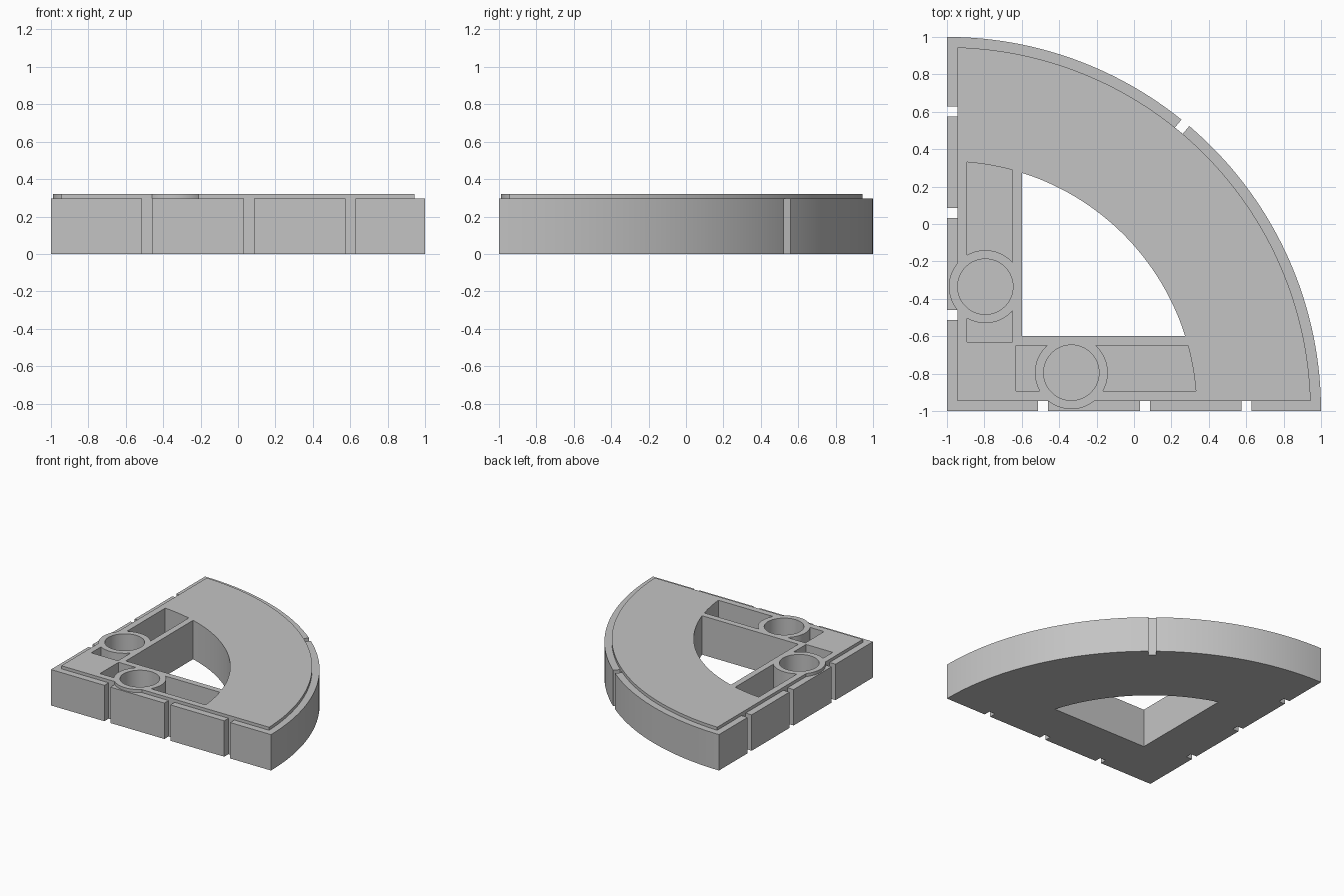
import bpy, bmesh, math
from math import cos, sin, radians

cube = bpy.data.objects.get("Cube")
if cube:
    bpy.data.objects.remove(cube, do_unlink=True)

TOP, STEP, FLOOR = 0.32, 0.295, 0.05
LIP = 0.055           # rim ledge and slot depth
INNER_R = 1.335       # curved edge of the opening and pockets
RING = (-0.335, -0.795)

grey = bpy.data.materials.new("light grey plastic")
grey.use_nodes = True
grey.diffuse_color = (0.55, 0.55, 0.55, 1)
grey.node_tree.nodes["Principled BSDF"].inputs["Base Color"].default_value = grey.diffuse_color


def prism(name, outline, z0, z1):
    """Extrude a flat outline between two heights."""
    bm = bmesh.new()
    face = bm.faces.new([bm.verts.new((x, y, z0)) for x, y in outline])
    ext = bmesh.ops.extrude_face_region(bm, geom=[face])
    verts = [v for v in ext["geom"] if isinstance(v, bmesh.types.BMVert)]
    bmesh.ops.translate(bm, verts=verts, vec=(0, 0, z1 - z0))
    bmesh.ops.recalc_face_normals(bm, faces=bm.faces)
    mesh = bpy.data.meshes.new(name)
    bm.to_mesh(mesh)
    bm.free()
    mesh.materials.append(grey)
    obj = bpy.data.objects.new(name, mesh)
    bpy.context.collection.objects.link(obj)
    return obj


def sector(x0, y0, r, y1=None, steps=64):
    """Corner at x0, y0 closed by an arc around the model's square corner."""
    a0 = math.asin((y0 + 1) / r)
    a1 = math.acos((x0 + 1) / r) if y1 is None else math.asin((y1 + 1) / r)
    arc = [(r * cos(a0 + (a1 - a0) * i / steps) - 1,
            r * sin(a0 + (a1 - a0) * i / steps) - 1) for i in range(steps + 1)]
    return [(x0, y0)] + arc + ([] if y1 is None else [(x0, y1)])


def circle(centre, r, steps=64):
    return [(centre[0] + r * cos(math.tau * i / steps),
             centre[1] + r * sin(math.tau * i / steps)) for i in range(steps)]


def rect(x0, y0, x1, y1):
    return [(x0, y0), (x1, y0), (x1, y1), (x0, y1)]


def swap(outline):
    """Mirror an outline across the diagonal."""
    return [(y, x) for x, y in outline]


def combine(target, operation, outline, z0, z1):
    tool = prism("helper", outline, z0, z1)
    tool.hide_render = True
    mod = target.modifiers.new("combine", 'BOOLEAN')
    mod.operation, mod.solver, mod.object = operation, 'EXACT', tool
    bpy.context.view_layer.objects.active = target
    bpy.ops.object.modifier_apply(modifier=mod.name)
    bpy.data.objects.remove(tool, do_unlink=True)


# Quarter-round body with a raised top and a central opening
body = prism("quarter_round_body", sector(-1, -1, 2), 0, STEP)
combine(body, 'UNION', sector(LIP - 1, LIP - 1, 2 - LIP), 0.1, TOP)
combine(body, 'DIFFERENCE', sector(-0.6, -0.6, INNER_R), -0.1, 0.5)

# Pockets, rings and bores along both straight sides
pocket = sector(-0.63, -0.893, INNER_R, -0.65, 16)
for flip in (list, swap):
    combine(body, 'DIFFERENCE', flip(pocket), FLOOR, 0.5)
    combine(body, 'UNION', flip(circle(RING, 0.195)), FLOOR / 2, TOP)
    combine(body, 'DIFFERENCE', flip(circle(RING, 0.148)), FLOOR, 0.5)
    # Grooves in the straight sides
    for x in (-0.487, 0.058, 0.602):
        slot = rect(x - 0.027, -1.1, x + 0.027, LIP - 1)
        combine(body, 'DIFFERENCE', flip(slot), -0.1, 0.5)

# Groove in the curved side
a = radians(50.4)
groove = [(r * cos(a) - t * sin(a) - 1, r * sin(a) + t * cos(a) - 1)
          for r, t in rect(2 - LIP, -0.027, 2.1, 0.027)]
combine(body, 'DIFFERENCE', groove, -0.1, 0.5)

bpy.ops.object.select_all(action='DESELECT')
body.select_set(True)
bpy.context.view_layer.objects.active = body
bpy.ops.object.shade_smooth_by_angle(angle=radians(30))
